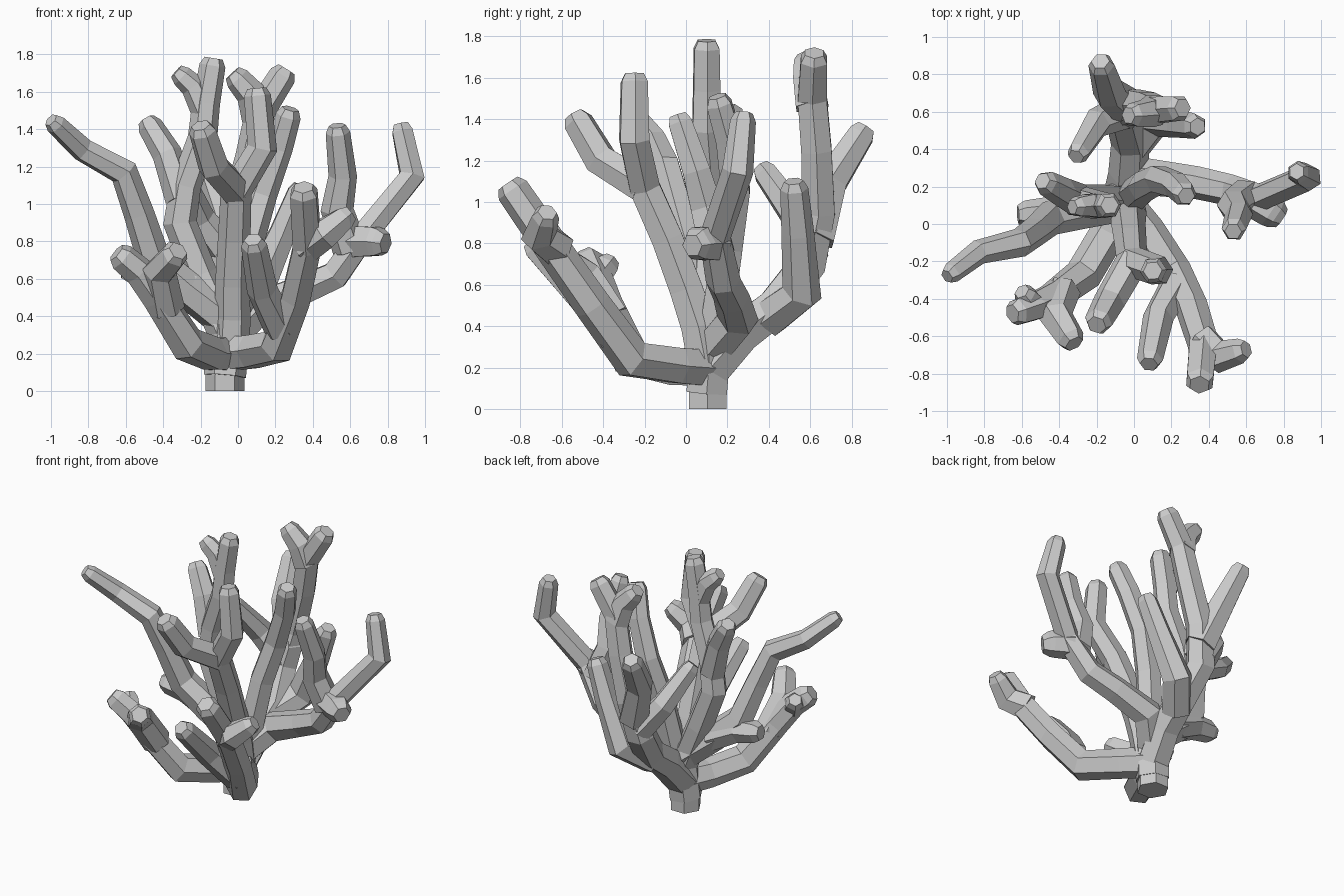
import bpy, bmesh, math
from mathutils import Vector

THICK = 1.13


def branch(name, pts, r0=0.08, r1=0.06, sides=6, tip=0.7):
    """Six-sided faceted tube through pts, tapering r0 -> r1, with a blunt bevelled tip."""
    P = [Vector(p) for p in pts]
    n = len(P)
    end_dir = (P[-1] - P[-2]).normalized()
    radii = [THICK * (r0 + (r1 - r0) * i / (n - 1)) for i in range(n)]
    # short chamfer ring just past the last full ring
    P.append(P[-1].copy())
    P[-2] = P[-2] - end_dir * 0.04
    radii.append(radii[-1] * tip)
    bm = bmesh.new()
    rings, u = [], None
    for i, p in enumerate(P):
        a = (p - P[i - 1]).normalized() if i else (P[1] - p).normalized()
        b = (P[i + 1] - p).normalized() if i < len(P) - 1 else a
        t = (a + b).normalized()
        if u is None:
            u = Vector((1, 0, 0)) if abs(t.x) < 0.8 else Vector((0, 1, 0))
        u = (u - t * u.dot(t)).normalized()
        v = t.cross(u)
        # widen the mitre at bends so the limb keeps its thickness
        k = 1 / max(0.85, t.dot(a))
        rings.append([bm.verts.new(p + (u * math.cos(2 * math.pi * j / sides)
                                        + v * math.sin(2 * math.pi * j / sides)) * radii[i] * k)
                      for j in range(sides)])
    for A, B in zip(rings, rings[1:]):
        for j in range(sides):
            m = (j + 1) % sides
            bm.faces.new((A[j], A[m], B[m], B[j]))
    bm.faces.new(rings[0][::-1])
    bm.faces.new(rings[-1])
    bmesh.ops.recalc_face_normals(bm, faces=bm.faces)
    me = bpy.data.meshes.new(name)
    bm.to_mesh(me)
    bm.free()
    ob = bpy.data.objects.new(name, me)
    bpy.context.collection.objects.link(ob)
    return ob


# Foot and the swollen base above it
branch("foot", [(-0.07, 0.105, 0), (-0.07, 0.105, 0.08), (-0.06, 0.105, 0.16)], 0.092, 0.092, tip=1)
branch("base", [(-0.07, 0.1, 0.08), (-0.06, 0.11, 0.2), (-0.04, 0.12, 0.42)], 0.1, 0.1)

# Front centre trunk with its forward fork
branch("centre_trunk", [(-0.04, 0.1, 0.2), (-0.03, 0.06, 0.4), (-0.03, 0, 0.58), (-0.02, -0.09, 0.82),
                        (-0.01, -0.2, 1.07), (0.13, -0.25, 1.3), (0.1, -0.25, 1.62)], 0.09, 0.064)
branch("centre_fork", [(-0.01, -0.2, 1.07), (-0.13, -0.41, 1.2), (-0.2, -0.54, 1.42)], 0.08, 0.067)

# Low front right limb
branch("front_right_limb", [(-0.05, 0.1, 0.2), (0.07, -0.04, 0.21), (0.21, -0.26, 0.24), (0.31, -0.45, 0.5),
                            (0.37, -0.64, 0.77), (0.35, -0.86, 1.09)], 0.09, 0.072)
branch("front_right_outer_fork", [(0.36, -0.62, 0.77), (0.46, -0.71, 0.84), (0.6, -0.67, 0.95)], 0.085, 0.06)
branch("front_right_inner_fork", [(0.23, -0.33, 0.34), (0.13, -0.5, 0.54), (0.08, -0.75, 0.81)], 0.085, 0.062)

# Low front left limb
branch("front_left_limb", [(-0.07, 0.1, 0.2), (-0.14, -0.05, 0.2), (-0.27, -0.27, 0.25), (-0.43, -0.39, 0.5),
                           (-0.53, -0.44, 0.64), (-0.65, -0.48, 0.74)], 0.09, 0.068)
branch("front_left_fork", [(-0.38, -0.36, 0.44), (-0.42, -0.49, 0.64), (-0.32, -0.64, 0.75)], 0.085, 0.068)
branch("front_left_spur", [(-0.53, -0.44, 0.62), (-0.6, -0.36, 0.72)], 0.065, 0.055)

# Left limb reaching far out, with a low stub
branch("left_limb", [(-0.06, 0.12, 0.38), (-0.28, 0.07, 0.55), (-0.45, 0.03, 0.7), (-0.53, -0.04, 0.95),
                     (-0.61, -0.1, 1.17), (-0.83, -0.15, 1.29), (-1.0, -0.28, 1.45)], 0.095, 0.05)
branch("left_stub", [(-0.26, 0.08, 0.54), (-0.45, 0.06, 0.63), (-0.62, 0.05, 0.65)], 0.085, 0.065)

# Tall left trunk with a forked crown
branch("tall_trunk", [(-0.06, 0.11, 0.3), (-0.2, 0.13, 0.62), (-0.31, 0.13, 0.9), (-0.28, 0.12, 1.1),
                      (-0.19, 0.1, 1.35), (-0.17, 0.1, 1.54), (-0.13, 0.1, 1.78)], 0.085, 0.062)
branch("tall_trunk_crown_fork", [(-0.18, 0.1, 1.5), (-0.24, 0.1, 1.63), (-0.33, 0.09, 1.71)], 0.065, 0.052)
branch("tall_trunk_side_fork", [(-0.3, 0.13, 1.03), (-0.38, 0.17, 1.27), (-0.49, 0.23, 1.45)], 0.08, 0.06)

# Slim inner branch
branch("inner_branch", [(-0.02, 0.14, 0.35), (0.05, 0.2, 0.78), (0.13, 0.24, 1.05), (0.22, 0.21, 1.3),
                        (0.28, 0.15, 1.51)], 0.08, 0.06)

# Right limb with three tips
branch("right_limb", [(-0.05, 0.12, 0.28), (0.1, 0.25, 0.44), (0.34, 0.22, 0.54), (0.52, 0.18, 0.62),
                      (0.67, 0.14, 0.83), (0.93, 0.25, 1.15), (0.87, 0.28, 1.43)], 0.09, 0.055)
branch("right_limb_upright", [(0.6, 0.15, 0.76), (0.53, 0.1, 0.97), (0.56, 0.05, 1.15), (0.53, -0.04, 1.42)],
       0.085, 0.058)
branch("right_limb_stub", [(0.62, 0.14, 0.8), (0.73, 0.07, 0.8), (0.79, 0.03, 0.79)], 0.085, 0.072)

# Back limb with crown, rear fork, inward fork and a lower side branch
branch("back_limb", [(-0.06, 0.12, 0.2), (-0.03, 0.27, 0.37), (-0.02, 0.43, 0.49), (-0.06, 0.59, 0.7),
                     (-0.01, 0.64, 0.95), (0.07, 0.63, 1.25), (0.12, 0.61, 1.5), (0.26, 0.62, 1.72)], 0.1, 0.065)
branch("back_crown_fork", [(0.11, 0.61, 1.46), (0.07, 0.59, 1.59), (-0.03, 0.58, 1.7)], 0.08, 0.06)
branch("back_rear_fork", [(-0.03, 0.62, 0.82), (-0.13, 0.7, 1.1), (-0.18, 0.87, 1.36)], 0.095, 0.063)
branch("back_inward_fork", [(-0.06, 0.6, 0.74), (-0.2, 0.54, 0.92), (-0.31, 0.36, 1.17)], 0.085, 0.055)
branch("back_side_branch", [(-0.02, 0.4, 0.44), (0.11, 0.56, 0.56), (0.24, 0.54, 0.85), (0.34, 0.52, 1.1)],
       0.09, 0.06)
